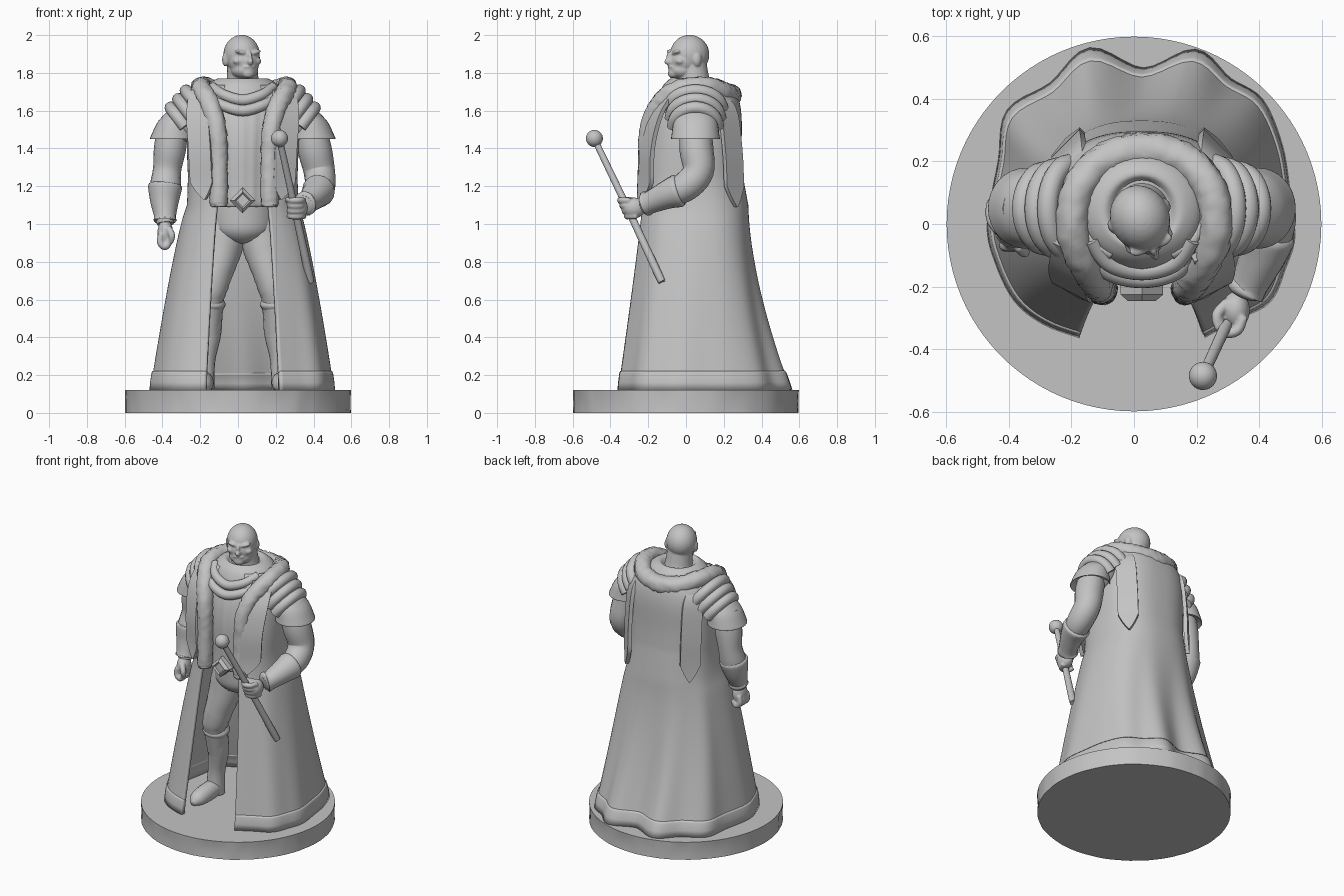
import bpy, bmesh, math, random
from mathutils import Vector, Matrix

random.seed(4)
if "Cube" in bpy.data.objects:
    bpy.data.objects.remove(bpy.data.objects["Cube"])

stone = bpy.data.materials.new("plain grey")
stone.use_nodes = True
stone.diffuse_color = (0.55, 0.55, 0.55, 1)
stone.node_tree.nodes["Principled BSDF"].inputs["Base Color"].default_value = stone.diffuse_color
CX = 0.025   # body centre line


def finish(name, bm, angle=50):
    bmesh.ops.recalc_face_normals(bm, faces=bm.faces)
    mesh = bpy.data.meshes.new(name)
    bm.to_mesh(mesh)
    bm.free()
    mesh.materials.append(stone)
    ob = bpy.data.objects.new(name, mesh)
    bpy.context.collection.objects.link(ob)
    bpy.ops.object.select_all(action='DESELECT')
    ob.select_set(True)
    bpy.context.view_layer.objects.active = ob
    bpy.ops.object.shade_smooth_by_angle(angle=math.radians(angle))
    return ob


def spline(pts, steps):
    """Catmull-Rom through tuples of any length."""
    p = [pts[0]] + list(pts) + [pts[-1]]
    out = []
    for i in range(len(pts) - 1):
        for k in range(steps):
            t = k / steps
            out.append(tuple(0.5 * (2*b + (c-a)*t + (2*a-5*b+4*c-d)*t*t + (3*b-a-3*c+d)*t**3)
                             for a, b, c, d in zip(*p[i:i+4])))
    return out + [tuple(pts[-1])]


def loft(name, rings, closed=True, caps=True, angle=50):
    bm = bmesh.new()
    rows = [[bm.verts.new(v) for v in ring] for ring in rings]
    n = len(rows[0])
    for lo, hi in zip(rows, rows[1:]):
        for i in range(n if closed else n - 1):
            j = (i + 1) % n
            bm.faces.new((lo[i], lo[j], hi[j], hi[i]))
    if caps:
        bm.faces.new(rows[0])
        bm.faces.new(rows[-1])
    return finish(name, bm, angle)


def ellipse(x, y, z, rx, ry, n=32, pleat=0):
    out = []
    for i in range(n):
        a = math.tau * i / n
        k = 1 + pleat * math.cos(n / 4 * a)
        out.append((x + rx*k*math.cos(a), y + ry*k*math.sin(a), z))
    return out


def stack(name, profile, n=32, pleat=0):
    """Upright body from (x, y, z, rx, ry) sections."""
    return loft(name, [ellipse(*s, n, pleat) for s in spline(profile, 4)])


def tube(name, pts, n=16, steps=5, rough=0):
    """Limb along (x, y, z, radius) points."""
    p = spline(pts, steps)
    rings, side = [], None
    for i, q in enumerate(p):
        d = (Vector(p[min(i+1, len(p)-1)][:3]) - Vector(p[max(i-1, 0)][:3])).normalized()
        side = (side - d * side.dot(d)).normalized() if side else d.orthogonal().normalized()
        up = d.cross(side)
        rings.append([Vector(q[:3]) + (side*math.cos(a) + up*math.sin(a)) * q[3]
                      * (1 + random.uniform(-rough, rough))
                      for a in (math.tau*k/n for k in range(n))])
    return loft(name, rings)


def blob(name, loc, size, rot=None):
    bm = bmesh.new()
    bmesh.ops.create_uvsphere(bm, u_segments=24, v_segments=16, radius=1)
    m = Matrix.Translation(loc) @ (rot or Matrix()) @ Matrix.Diagonal((*size, 1))
    bmesh.ops.transform(bm, matrix=m, verts=bm.verts)
    return finish(name, bm)


def fuse(name, parts, voxel, rounds):
    """Melt several parts into one smooth skin."""
    bpy.ops.object.select_all(action='DESELECT')
    for p in parts:
        p.select_set(True)
    bpy.context.view_layer.objects.active = parts[0]
    bpy.ops.object.join()
    parts[0].name = name
    skin = parts[0].modifiers.new("skin", 'REMESH')
    skin.mode, skin.voxel_size, skin.use_smooth_shade = 'VOXEL', voxel, True
    soften = parts[0].modifiers.new("soften", 'SMOOTH')
    soften.iterations = rounds


def strap(name, pts, half):
    """Flat ribbon with a pointed end."""
    p, half, rings = spline(pts, 5), Vector(half), []
    out = Vector((half.y, -half.x, 0)).normalized() * 0.012
    if out.dot(Vector(pts[-1]) - Vector((CX, 0, pts[-1][2]))) < 0:
        out = -out
    for i, q in enumerate(p):
        w = half * max(0.05, min(1, (len(p) - 1 - i) / 5))
        c = Vector(q)
        rings.append([c - w - out, c + w - out, c + w + out, c - w + out])
    return loft(name, rings, angle=35)


# Round base with a chipped rim
rim = [random.uniform(0.0, 0.012) for _ in range(96)]
base = []
for z, k in ((0, 0.4), (0.04, 1), (0.09, 0.7), (0.12, 0)):
    base.append([(x*(1 - k*rim[i]), y*(1 - k*rim[i]), z)
                 for i, (x, y, z) in enumerate(ellipse(0, 0, z, 0.598, 0.598, 96))])
loft("base", base, angle=40)

# Long open coat: pleated hem outline blended into the body sections
HEM = [(-.17, -.35), (-.28, -.31), (-.37, -.24), (-.43, -.12), (-.455, 0), (-.42, .2), (-.395, .355),
       (-.26, .44), (-.14, .55), (.03, .485), (.195, .545), (.3, .455), (.4, .39), (.46, .25),
       (.485, .1), (.5, -.04), (.47, -.14), (.425, -.24), (.33, -.29), (.22, -.35)]


def section(cy, rx, ry):
    pts = []
    for i in range(len(HEM)):
        a = math.radians(-113 - 314 * i / (len(HEM) - 1))
        c, s = math.cos(a), math.sin(a)
        pts.append((CX + rx*math.copysign(abs(c)**.8, c), cy + ry*math.copysign(abs(s)**.8, s)))
    return pts


def coat_ring(z, grow=1):
    t = max(0, (1.1 - z) / 0.98)
    w = section(0.04, 0.285, 0.28)
    pts = [(a[0] + (b[0]-a[0])*t**0.8, a[1] + (b[1]-a[1])*t**(1.6 if b[1] > .15 else 1.1))
           for a, b in zip(w, HEM)]
    return [(CX + (x-CX)*grow, y*grow, z) for x, y in spline(pts, 5)]


upper = [(1.73, .07, .19, .17), (1.66, .06, .25, .21), (1.56, .05, .28, .235),
         (1.4, .035, .285, .25), (1.25, .03, .28, .262)]
rings = [[(x, y, z) for x, y in spline(section(cy, rx, ry), 5)] for z, cy, rx, ry in spline(upper, 3)]
rings += [coat_ring(1.1 - 0.07*i) for i in range(15)]
coat = loft("coat", rings, closed=False, caps=False)
hem = loft("coat_hem", [coat_ring(z, g) for z, g in ((.215, 1.0), (.205, 1.008), (.16, 1.006), (.12, 1.0))],
           closed=False, caps=False)
for ob, thick in ((coat, .02), (hem, .028)):
    mod = ob.modifiers.new("thickness", 'SOLIDIFY')
    mod.thickness, mod.offset = thick, 0

# Pleated tunic, buckle and hips
stack("tunic", [(CX, .03, 1.09, .18, .2), (CX, .03, 1.1, .2, .225), (CX, .03, 1.2, .21, .225),
                (CX, .03, 1.4, .22, .23), (CX, .04, 1.56, .24, .215), (CX, .05, 1.68, .19, .17),
                (CX, .05, 1.72, .13, .13)], 96, .01)
loft("buckle", [[(CX + r*c, y, 1.125 + r*s) for c, s in ((1, 0), (0, 1), (-1, 0), (0, -1))]
                for y, r in ((-.17, .068), (-.225, .068), (-.245, .045), (-.235, .035))], angle=20)
stack("hips", [(CX, .02, 1.12, .17, .18), (CX, .02, 1.04, .18, .175), (CX, .015, .96, .165, .16),
               (CX, .01, .91, .1, .11), (CX, .01, .895, .04, .05)])

# Legs, boots and feet
for s, name in ((-1, "right"), (1, "left")):
    x = lambda d: CX + s * d
    tube(name + "_leg", [(x(.08), .01, 1.06, .11), (x(.105), 0, .9, .11), (x(.14), -.03, .75, .09),
                         (x(.17), -.035, .64, .082), (x(.175), -.03, .57, .068), (x(.18), 0, .42, .06)], rough=.02)
    tube(name + "_boot", [(x(.175), -.02, .58, .08), (x(.178), -.01, .53, .072), (x(.18), .01, .42, .066),
                          (x(.2), .02, .28, .055), (x(.21), .02, .13, .06)])
    tube(name + "_boot_cuff", [(x(.172), -.025, .61, .068), (x(.175), -.02, .58, .085), (x(.178), -.015, .55, .07)])
    foot = tube(name + "_foot", [(x(.21), .07, .16, .02), (x(.21), .05, .165, .05), (x(.21), -.07, .16, .058),
                                 (x(.215), -.17, .145, .05), (x(.215), -.215, .135, .015)])
    for v in foot.data.vertices:
        v.co.z = max(v.co.z, .118)

# Fur trim running round the neck and down both front edges
half = [(-.135, -.21, 1.09, .038), (-.135, -.21, 1.13, .048), (-.135, -.205, 1.32, .048), (-.145, -.195, 1.5, .05),
        (-.18, -.14, 1.63, .052), (-.225, -.04, 1.71, .052), (-.215, .1, 1.725, .054), (-.13, .2, 1.695, .056)]
path = half + [(0, .235, 1.68, .058)] + [(-a, b, c, r) for a, b, c, r in reversed(half)]
tube("fur_trim", [(CX + .008 + a, b, c, r) for a, b, c, r in path], 20, 9, .07)

# Wide cowl with a folded scarf
stack("cowl", [(CX, .04, 1.6, .21, .2), (CX, .045, 1.68, .21, .19), (CX, .045, 1.735, .185, .165),
               (CX, .045, 1.765, .145, .135), (CX, .04, 1.77, .115, .115), (CX, .04, 1.75, .09, .1)])
for i, (w, y, z) in enumerate(((.16, -.15, 1.655), (.17, -.175, 1.6))):
    tube("scarf_fold_%d" % (i + 1), [(CX - w, y + .1, z + .07, .026), (CX - w*.65, y + .025, z + .03, .028),
                                     (CX, y, z, .03), (CX + w*.65, y + .025, z + .03, .028),
                                     (CX + w, y + .1, z + .07, .026)])

# Layered shoulder guards and hanging straps
for s, name in ((-1, "right"), (1, "left")):
    x = lambda d: CX + s * d
    blob(name + "_shoulder", (x(.3), .05, 1.56), (.105, .125, .125))
    stack(name + "_shoulder_guard", [(x(.36), .05, 1.47, .1, .11), (x(.37), .05, 1.45, .12, .128),
                                     (x(.367), .05, 1.475, .115, .126), (x(.35), .05, 1.54, .1, .115),
                                     (x(.33), .05, 1.59, .075, .09)])
    for k in range(3):
        arc = [math.pi * j / 8 for j in range(9)]
        tube(name + "_shoulder_band_%d" % (k + 1),
             [(x(.305 - .04*k + .075*math.sin(a)), .05 - (.118 + .012*k)*math.cos(a),
               1.515 + .045*k + .1*math.sin(a), .034) for a in arc], 12, 3)
    strap(name + "_front_strap", [(x(.22), -.08, 1.71), (x(.235), -.16, 1.58), (x(.225), -.205, 1.4),
                                  (x(.215), -.21, 1.22), (x(.2), -.225, 1.13)], (.058, s*.03, 0))
    strap(name + "_back_strap", [(x(.22), .1, 1.71), (x(.23), .21, 1.62), (x(.235), .245, 1.4),
                                 (x(.235), .255, 1.2), (x(.235), .265, 1.09)], (s*.045, -.045, 0))

# Arms with cuffs
tube("left_arm", [(.375, .05, 1.54, .08), (.405, .055, 1.4, .09), (.43, .065, 1.28, .083), (.435, .0, 1.2, .08),
                  (.41, -.1, 1.155, .068), (.35, -.22, 1.105, .048)])
tube("right_arm", [(-.34, .05, 1.54, .08), (-.36, .055, 1.4, .085), (-.375, .06, 1.29, .075), (-.385, .04, 1.19, .082),
                   (-.39, .01, 1.1, .066), (-.385, -.02, 1.0, .045)])
tube("left_cuff", [(.43, -.03, 1.18, .078), (.426, -.045, 1.175, .088), (.41, -.1, 1.155, .076),
                   (.37, -.19, 1.115, .06), (.357, -.21, 1.108, .066), (.35, -.225, 1.103, .045)])
tube("right_cuff", [(-.385, .04, 1.21, .08), (-.386, .037, 1.195, .09), (-.389, .02, 1.12, .076),
                    (-.386, -.01, 1.04, .058), (-.386, -.014, 1.02, .062), (-.386, -.018, 1.01, .044)])

# Hands with curled fingers
left = [blob("palm", (.325, -.275, 1.085), (.045, .06, .055)),
        tube("thumb", [(.3, -.25, 1.11, .018), (.265, -.29, 1.125, .018), (.27, -.335, 1.13, .012)], 10)]
right = [blob("palm", (-.385, -.03, .95), (.042, .055, .075)),
         tube("thumb", [(-.37, -.07, .98, .018), (-.35, -.09, .94, .018), (-.355, -.08, .9, .012)], 10)]
for k in range(4):
    z = 1.125 - .028*k
    y = -.325 + .012*k
    left.append(tube("finger", [(.35, y + .03, z, .015), (.33, y - .015, z, .017),
                                (.285, y - .02, z, .017), (.27, y + .025, z, .014)], 10, 4))
    y = -.07 + .026*k
    right.append(tube("finger", [(-.405, y, .95, .017), (-.412, y, .905, .019),
                                 (-.385, y, .88, .02), (-.36, y, .91, .017)], 10, 4))
fuse("left_hand", left, .006, 2)
fuse("right_hand", right, .006, 2)

# Staff with a ball on top
tube("staff", [(.38, -.135, .71, .012), (.378, -.14, .72, .021), (.3, -.31, 1.085, .019), (.222, -.48, 1.44, .017)])
blob("staff_ball", (.22, -.485, 1.453), (.045, .045, .045))

# Bald head, turned slightly to its left
TURN = Matrix.Rotation(math.radians(22), 4, 'Z')
HEAD = Vector((.022, .012, 0))


def face(name, loc, size, tilt=0):
    return blob(name, HEAD + TURN @ Vector(loc), size, TURN @ Matrix.Rotation(tilt, 4, 'Y'))


head = [tube("neck", [(.025, .045, 1.7, .1), (.025, .04, 1.76, .085), (.022, .03, 1.84, .08)], 24),
        face("skull", (0, .008, 1.897), (.095, .106, .104)),
        face("cheeks", (0, -.03, 1.86), (.083, .077, .075)),
        face("jaw", (0, -.035, 1.815), (.073, .074, .05)),
        face("chin", (0, -.088, 1.796), (.034, .025, .025)),
        face("nose", (0, -.108, 1.86), (.017, .028, .02)),
        face("nose_bridge", (0, -.1, 1.885), (.012, .024, .03)),
        face("mouth", (0, -.098, 1.832), (.036, .016, .009)),
        face("lower_lip", (0, -.096, 1.815), (.026, .016, .008))]
for s in (-1, 1):
    head += [face("brow", (s*.036, -.083, 1.908), (.038, .022, .013), -s*.25),
             face("cheekbone", (s*.05, -.07, 1.862), (.03, .025, .02)),
             face("ear", (s*.09, .015, 1.87), (.016, .024, .036))]
fuse("head", head, .006, 3)
